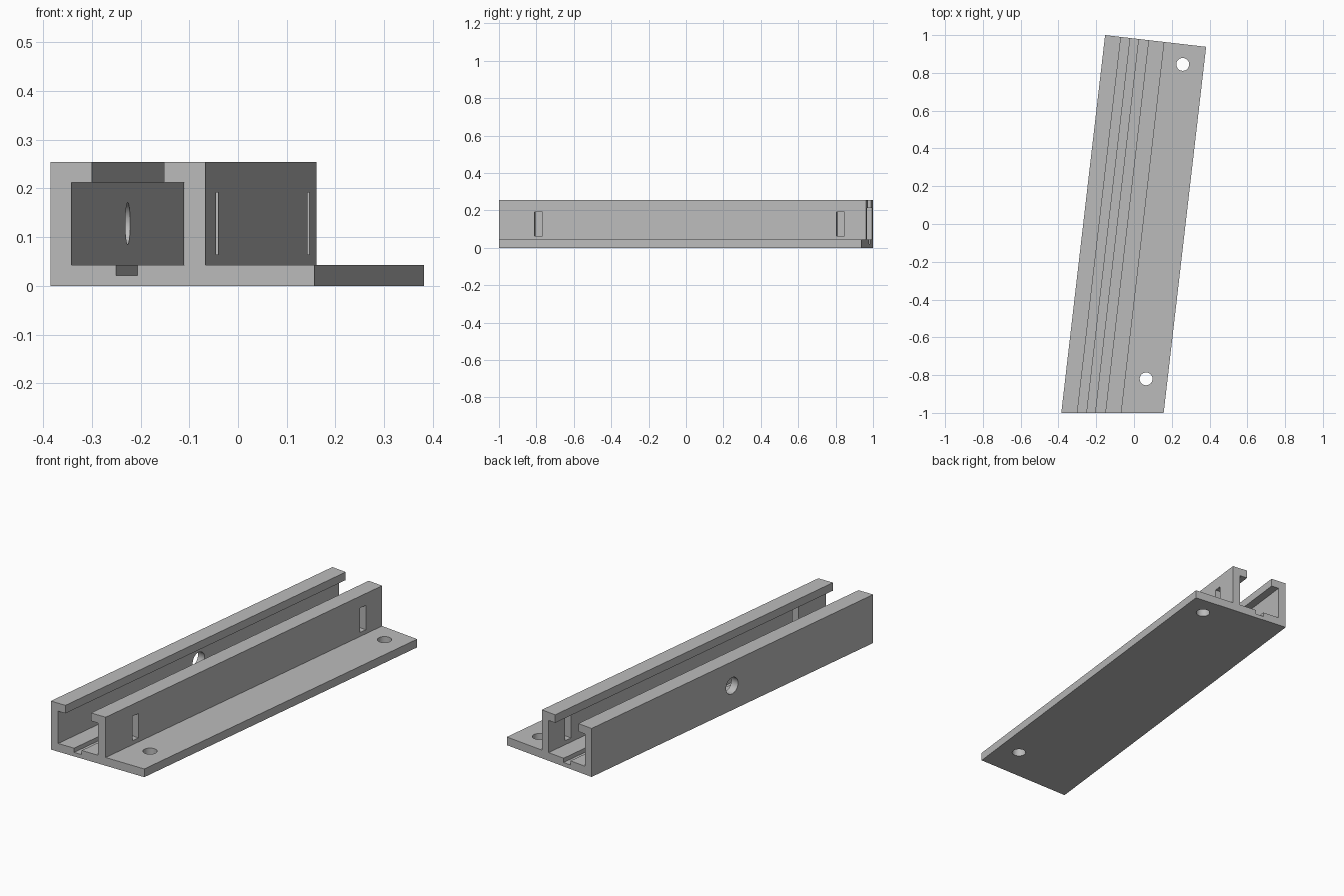
import bpy
import bmesh
import math
from mathutils import Matrix

cube = bpy.data.objects.get("Cube")
if cube:
    bpy.data.objects.remove(cube, do_unlink=True)

SLOPE = 0.116                # sideways drift of the rail per unit of y
YAW = -math.atan(SLOPE)      # heading of the rail
LEFT, RIGHT, OUTER = -0.385, 0.157, -0.067

grey = bpy.data.materials.new("light grey")
grey.use_nodes = True
colour = (0.5, 0.5, 0.5, 1)
grey.diffuse_color = colour
grey.node_tree.nodes["Principled BSDF"].inputs["Base Color"].default_value = colour


def make_object(name, bm):
    bmesh.ops.recalc_face_normals(bm, faces=bm.faces)
    mesh = bpy.data.meshes.new(name)
    bm.to_mesh(mesh)
    bm.free()
    mesh.materials.append(grey)
    obj = bpy.data.objects.new(name, mesh)
    bpy.context.collection.objects.link(obj)
    return obj


def along(x, y):
    """x position at depth y of the rail line starting at x on the front."""
    return x + SLOPE * (y + 1)


def back_y(x):
    """Depth where a rail line meets the square-cut back end."""
    return (1 - SLOPE * (x + 0.153) - SLOPE ** 2) / (1 + SLOPE ** 2)


# Rail cross-section: base flange, two lipped walls and a floor groove
profile = [
    (LEFT, 0), (RIGHT, 0), (RIGHT, 0.043), (OUTER, 0.043),
    (OUTER, 0.254), (-0.152, 0.254), (-0.152, 0.212), (-0.11, 0.212),
    (-0.11, 0.043), (-0.206, 0.043), (-0.206, 0.021), (-0.25, 0.021),
    (-0.25, 0.043), (-0.342, 0.043), (-0.342, 0.212), (-0.3, 0.212),
    (-0.3, 0.254), (LEFT, 0.254),
]
bm = bmesh.new()
front = [bm.verts.new((x, -1, z)) for x, z in profile]
back = [bm.verts.new((along(x, back_y(x)), back_y(x), z)) for x, z in profile]
bm.faces.new(front)
bm.faces.new(back[::-1])
for i in range(len(profile)):
    j = (i + 1) % len(profile)
    bm.faces.new((front[i], back[i], back[j], front[j]))
rail = make_object("slotted_rail", bm)


def cut(name, bm, location, rotation):
    bm.transform(Matrix.Translation(location) @ rotation)
    cutter = make_object(name, bm)
    cutter.hide_render = True
    cutter.hide_viewport = True
    mod = rail.modifiers.new(name, "BOOLEAN")
    mod.operation = "DIFFERENCE"
    mod.solver = "EXACT"
    mod.object = cutter


def cylinder(radius, depth):
    bm = bmesh.new()
    bmesh.ops.create_cone(bm, cap_ends=True, segments=32, radius1=radius,
                          radius2=radius, depth=depth)
    return bm


yaw = Matrix.Rotation(YAW, 4, "Z")

# Screw holes through the flange
for x, y in ((0.258, 0.845), (0.064, -0.82)):
    cut("flange_hole_cutter", cylinder(0.034, 0.2), (x, y, 0.02), Matrix())

# Round hole through the left-hand wall
cut("wall_hole_cutter", cylinder(0.043, 0.1), (along(-0.363, 0), 0, 0.128),
    yaw @ Matrix.Rotation(math.pi / 2, 4, "Y"))

# Upright slots through the flange-side wall
for y in (-0.789, 0.826):
    bm = bmesh.new()
    bmesh.ops.create_cube(bm, size=1, matrix=Matrix.Diagonal((0.12, 0.043, 0.128, 1)))
    cut("wall_slot_cutter", bm, (along(OUTER, y), y, 0.128), yaw)

# Apply the cuts, drop the cutters and smooth only the round hole walls
bpy.context.view_layer.update()
graph = bpy.context.evaluated_depsgraph_get()
final = bpy.data.meshes.new_from_object(rail.evaluated_get(graph))
cutters = [mod.object for mod in rail.modifiers]
rail.modifiers.clear()
rail.data = final
for cutter in cutters:
    bpy.data.objects.remove(cutter, do_unlink=True)
bpy.ops.object.select_all(action="DESELECT")
rail.select_set(True)
bpy.context.view_layer.objects.active = rail
bpy.ops.object.shade_smooth_by_angle(angle=math.radians(30))
